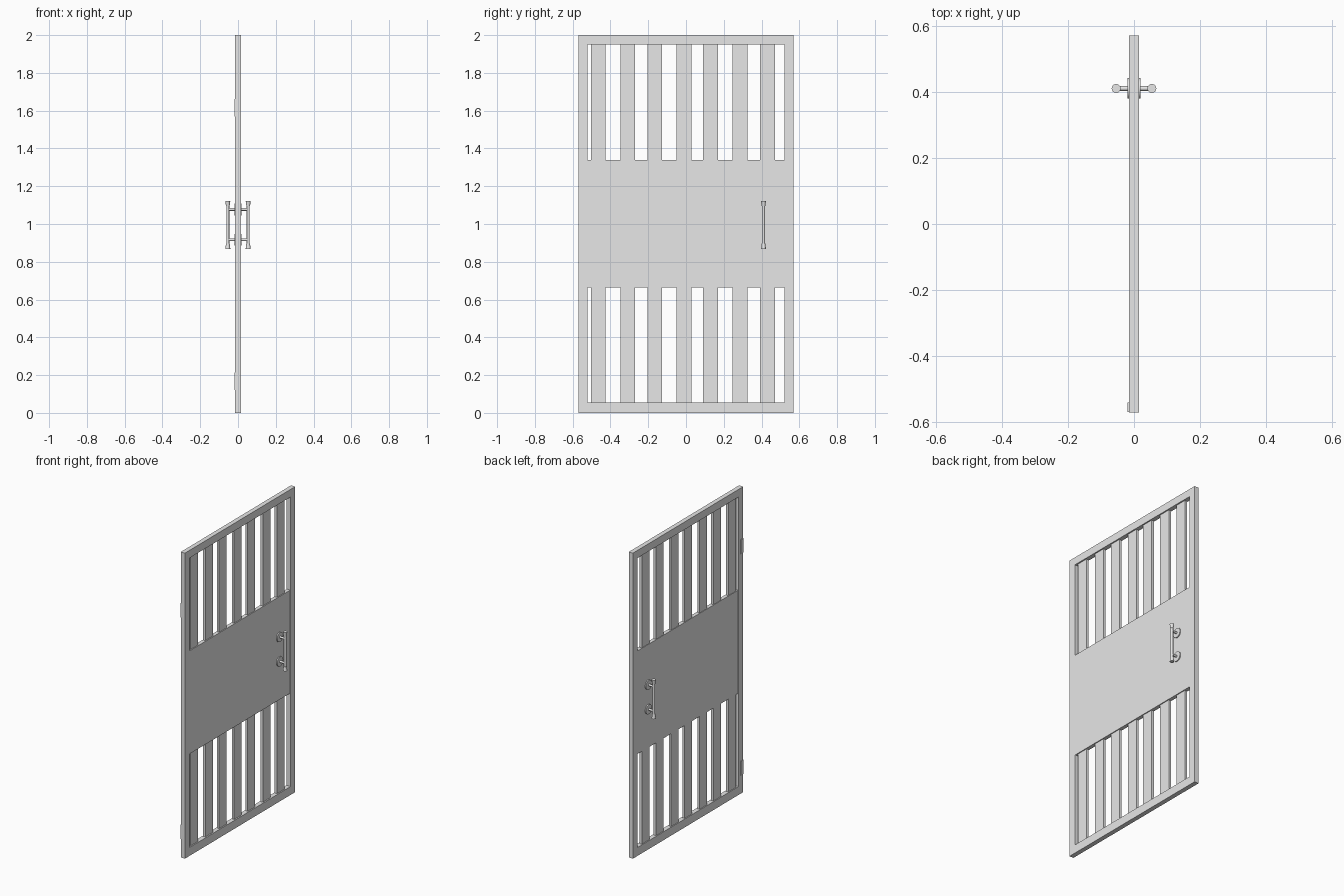
import bpy

cube = bpy.data.objects.get("Cube")
if cube:
    bpy.data.objects.remove(cube, do_unlink=True)

grey = bpy.data.materials.new("plain_grey")
grey.use_nodes = True
grey.diffuse_color = (0.8, 0.8, 0.8, 1)
grey.node_tree.nodes["Principled BSDF"].inputs["Base Color"].default_value = (0.8, 0.8, 0.8, 1)


def box(name, x, y, z):
    """Box given by its (min, max) range on each axis."""
    ranges = (x, y, z)
    bpy.ops.mesh.primitive_cube_add(size=1, location=[(a + b) / 2 for a, b in ranges])
    ob = bpy.context.object
    ob.name = name
    ob.scale = [b - a for a, b in ranges]
    bpy.ops.object.transform_apply(location=False, rotation=False, scale=True)
    ob.data.materials.append(grey)
    return ob


def rod(name, centre, radius, length, axis="Z", top_radius=None):
    """Round rod or tapered cap along Z or X."""
    bpy.ops.mesh.primitive_cone_add(
        vertices=32, radius1=radius, radius2=radius if top_radius is None else top_radius,
        depth=length, location=centre, rotation=(0, 1.5708 if axis == "X" else 0, 0))
    ob = bpy.context.object
    ob.name = name
    ob.data.materials.append(grey)
    bpy.ops.object.shade_smooth_by_angle()
    return ob


# Outer frame
T, W, IN = 0.015, 0.57, 0.522
LOW, HIGH = 0.055, 1.95
box("bottom_rail", (-T, T), (-W, W), (0, LOW))
box("top_rail", (-T, T), (-W, W), (HIGH, 2))
box("hinge_stile", (-T, T), (-W, -IN), (LOW, HIGH))
box("handle_stile", (-T, T), (IN, W), (LOW, HIGH))

# Solid middle panel
P_LOW, P_HIGH = 0.665, 1.34
box("middle_panel", (-0.0125, 0.0125), (-IN, IN), (P_LOW, P_HIGH))

# Upright slats above and below the panel
for i, y in enumerate((-0.464, -0.309, -0.165, -0.01, 0.13, 0.286, 0.432)):
    for part, z in (("lower", (LOW, P_LOW)), ("upper", (P_HIGH, HIGH))):
        box(f"{part}_slat_{i + 1}", (-0.0095, 0.0065), (y - 0.039, y + 0.039), z)

# Pull handles on both faces
HY, HX = 0.41, 0.054
for side, s in (("left", 1), ("right", -1)):
    rod(f"{side}_handle_bar", (s * HX, HY, 0.995), 0.008, 0.23)
    rod(f"{side}_handle_top_cap", (s * HX, HY, 1.108), 0.0095, 0.028, top_radius=0.0135)
    rod(f"{side}_handle_bottom_cap", (s * HX, HY, 0.882), 0.0135, 0.028, top_radius=0.0095)
    for place, z in (("lower", 0.917), ("upper", 1.077)):
        rod(f"{side}_{place}_standoff", (s * 0.033, HY, z), 0.007, 0.042, "X")
        rod(f"{side}_{place}_rosette", (s * 0.0155, HY, z), 0.031, 0.007, "X")

# Hinge leaves on the far face
for place, z in (("lower", 0.12), ("upper", 1.57)):
    box(f"{place}_hinge", (-0.019, -0.014), (-0.569, -0.54), (z, z + 0.093))
